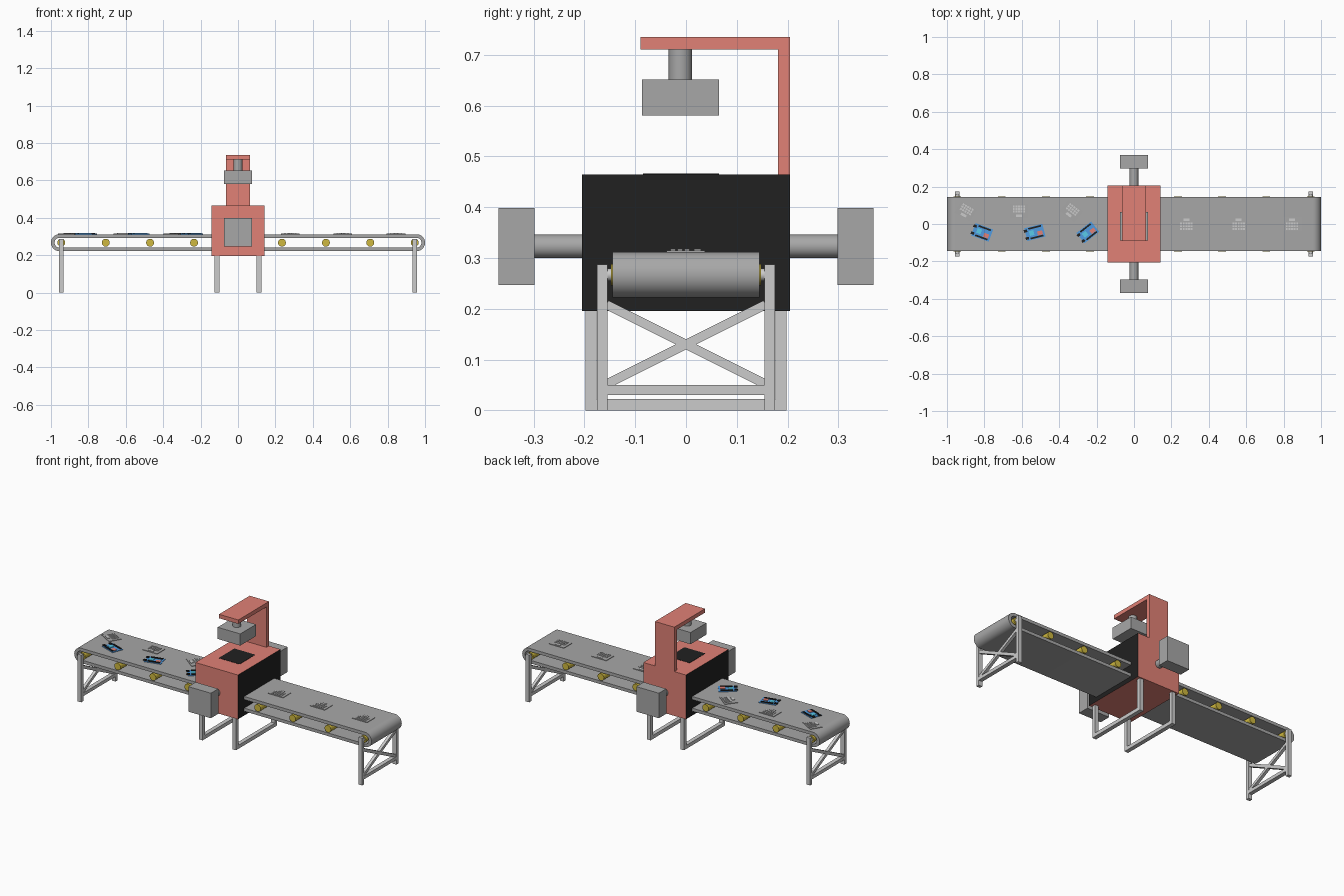
import bpy, bmesh, math
from mathutils import Matrix, Vector

if "Cube" in bpy.data.objects:
    bpy.data.objects.remove(bpy.data.objects["Cube"])


def mat(name, rgb):
    m = bpy.data.materials.new(name)
    m.diffuse_color = (*rgb, 1)
    m.use_nodes = True
    m.node_tree.nodes["Principled BSDF"].inputs["Base Color"].default_value = m.diffuse_color
    return m


RED = mat("red_paint", (0.75, 0.22, 0.18))
BLACK = mat("black", (0.015, 0.015, 0.015))
YELLOW = mat("yellow", (0.62, 0.48, 0.05))
DARK = mat("dark_grey", (0.39, 0.39, 0.39))
LIGHT = mat("light_grey", (0.6, 0.6, 0.6))
BLUE = mat("blue", (0.08, 0.33, 0.75))
CYAN = mat("cyan", (0.1, 0.6, 0.8))


def finish(name, bm, *mats):
    me = bpy.data.meshes.new(name)
    bmesh.ops.recalc_face_normals(bm, faces=bm.faces)
    bm.to_mesh(me)
    bm.free()
    for m in mats:
        me.materials.append(m)
    ob = bpy.data.objects.new(name, me)
    bpy.context.collection.objects.link(ob)
    return ob


def add_box(bm, lo, hi, index=0, matrix=Matrix()):
    lo, hi = Vector(lo), Vector(hi)
    m = matrix @ Matrix.Translation((lo + hi) / 2) @ Matrix.Diagonal((*(hi - lo), 1))
    verts = bmesh.ops.create_cube(bm, size=1, matrix=m)["verts"]
    for f in {f for v in verts for f in v.link_faces}:
        f.material_index = index


def box(name, lo, hi, m):
    bm = bmesh.new()
    add_box(bm, lo, hi)
    return finish(name, bm, m)


def cylinder(name, a, b, r, m, segments=32):
    a, b = Vector(a), Vector(b)
    bm = bmesh.new()
    rot = (b - a).to_track_quat('Z', 'Y').to_matrix().to_4x4()
    bmesh.ops.create_cone(bm, cap_ends=True, segments=segments, radius1=r, radius2=r,
                          depth=(b - a).length, matrix=Matrix.Translation((a + b) / 2) @ rot)
    for f in bm.faces:
        f.smooth = len(f.verts) == 4
    for e in bm.edges:
        e.smooth = e.calc_face_angle(0) < 0.6
    return finish(name, bm, m)


# Belt: hollow stadium loop extruded across y
def stadium(r, n=16):
    pts = []
    for s in (1, -1):
        for i in range(n + 1):
            a = -math.pi / 2 + math.pi * i / n
            pts.append((s * (0.955 + r * math.cos(a)), 0.267 + s * r * math.sin(a)))
    return pts


bm = bmesh.new()
rings = [[bm.verts.new((x, y, z)) for x, z in stadium(r)]
         for r, y in ((0.045, -0.145), (0.045, 0.145), (0.026, 0.145), (0.026, -0.145))]
count = len(rings[0])
for k in range(4):
    p, q = rings[k], rings[(k + 1) % 4]
    for i in range(count):
        j = (i + 1) % count
        f = bm.faces.new((p[i], p[j], q[j], q[i]))
        f.smooth = k in (0, 2)
for e in bm.edges:
    e.smooth = e.calc_face_angle(0) < 0.6
finish("conveyor_belt", bm, DARK)

# Rollers inside the belt
for s in (-1, 1):
    for x in (0.235, 0.47, 0.707, 0.945):
        cylinder("roller", (s * x, -0.148, 0.267), (s * x, 0.148, 0.267), 0.021, YELLOW)


# End stands with crossed braces
for s in (-1, 1):
    bm = bmesh.new()
    x0, x1 = sorted((s * 0.932, s * 0.957))
    for t in (-1, 1):
        y0, y1 = sorted((t * 0.155, t * 0.175))
        add_box(bm, (x0, y0, 0), (x1, y1, 0.287))
        rot = Matrix.Translation((s * 0.945, 0, 0.13)) @ Matrix.Rotation(t * math.atan2(0.155, 0.31), 4, 'X')
        add_box(bm, (-0.009, -0.175, -0.009), (0.009, 0.175, 0.009), 0, rot)
        cylinder("axle", (s * 0.945, t * 0.145, 0.267), (s * 0.945, t * 0.16, 0.267), 0.012, LIGHT, 16)
    add_box(bm, (x0, -0.155, 0.03), (x1, 0.155, 0.05))
    finish("end_stand", bm, LIGHT)

    # U-shaped legs under the scanner housing
    bm = bmesh.new()
    x0, x1 = sorted((s * 0.1, s * 0.125))
    for t in (-1, 1):
        y0, y1 = sorted((t * 0.176, t * 0.198))
        add_box(bm, (x0, y0, 0), (x1, y1, 0.2))
    add_box(bm, (x0, -0.176, 0), (x1, 0.176, 0.022))
    finish("housing_legs", bm, LIGHT)

# Scanner housing: red box with black entry and exit faces
bm = bmesh.new()
add_box(bm, (-0.143, -0.205, 0.196), (0.143, 0.205, 0.465))
bm.normal_update()
for f in bm.faces:
    f.material_index = int(abs(f.normal.x) > 0.5)
finish("scanner_housing", bm, RED, BLACK)
box("top_window", (-0.07, -0.085, 0.46), (0.07, 0.065, 0.4665), BLACK)

# Red bracket carrying the overhead sensor
bm = bmesh.new()
add_box(bm, (-0.065, 0.181, 0.465), (0.065, 0.205, 0.711))
add_box(bm, (-0.065, -0.09, 0.711), (0.065, 0.205, 0.735))
finish("overhead_bracket", bm, RED)
box("overhead_sensor", (-0.076, -0.087, 0.581), (0.076, 0.065, 0.652), DARK)
cylinder("overhead_stem", (0, -0.011, 0.652), (0, -0.011, 0.711), 0.023, DARK)

# Side sensors on stems
for t in (-1, 1):
    y0, y1 = sorted((t * 0.298, t * 0.369))
    box("side_sensor", (-0.076, y0, 0.247), (0.076, y1, 0.399), DARK)
    cylinder("side_stem", (0, t * 0.205, 0.323), (0, t * 0.298, 0.323), 0.023, DARK)


# Items riding on the belt
def place(x, y, deg):
    return Matrix.Translation((x, y, 0.312)) @ Matrix.Rotation(math.radians(deg), 4, 'Z')


def keypad(x, y, deg):
    bm = bmesh.new()
    m = place(x, y, deg)
    add_box(bm, (-0.05, -0.038, 0), (0.05, 0.037, 0.003), 0, m)
    for i in range(5):
        for j in range(3):
            cx, cy = -0.028 + i * 0.014, -0.026 + j * 0.014
            add_box(bm, (cx - 0.005, cy - 0.005, 0.003), (cx + 0.005, cy + 0.005, 0.006), 1, m)
    add_box(bm, (-0.016, 0.016, 0.003), (0.016, 0.03, 0.006), 1, m)
    finish("keypad_item", bm, DARK, LIGHT)


def board(x, y, deg):
    bm = bmesh.new()
    m = place(x, y, deg)
    add_box(bm, (-0.05, -0.035, 0), (0.05, 0.035, 0.003), 0, m)
    for y0 in (-0.031, 0.022):
        add_box(bm, (-0.03, y0, 0.003), (0.04, y0 + 0.009, 0.008), 1, m)
    add_box(bm, (0.012, -0.02, 0.003), (0.04, 0.002, 0.006), 2, m)
    add_box(bm, (-0.03, -0.012, 0.003), (-0.005, 0.014, 0.006), 3, m)
    for y0 in (-0.028, 0.012):
        add_box(bm, (-0.056, y0, 0.003), (-0.038, y0 + 0.014, 0.008), 1, m)
    finish("circuit_board_item", bm, BLUE, BLACK, RED, CYAN)


for x in (0.28, 0.56, 0.845):
    keypad(x, 0, 0)
for x, deg in ((-0.9, 150), (-0.615, 180), (-0.335, 142)):
    keypad(x, 0.068, deg)
for x, deg in ((-0.812, -20), (-0.53, 14), (-0.247, 38)):
    board(x, -0.045, deg)
